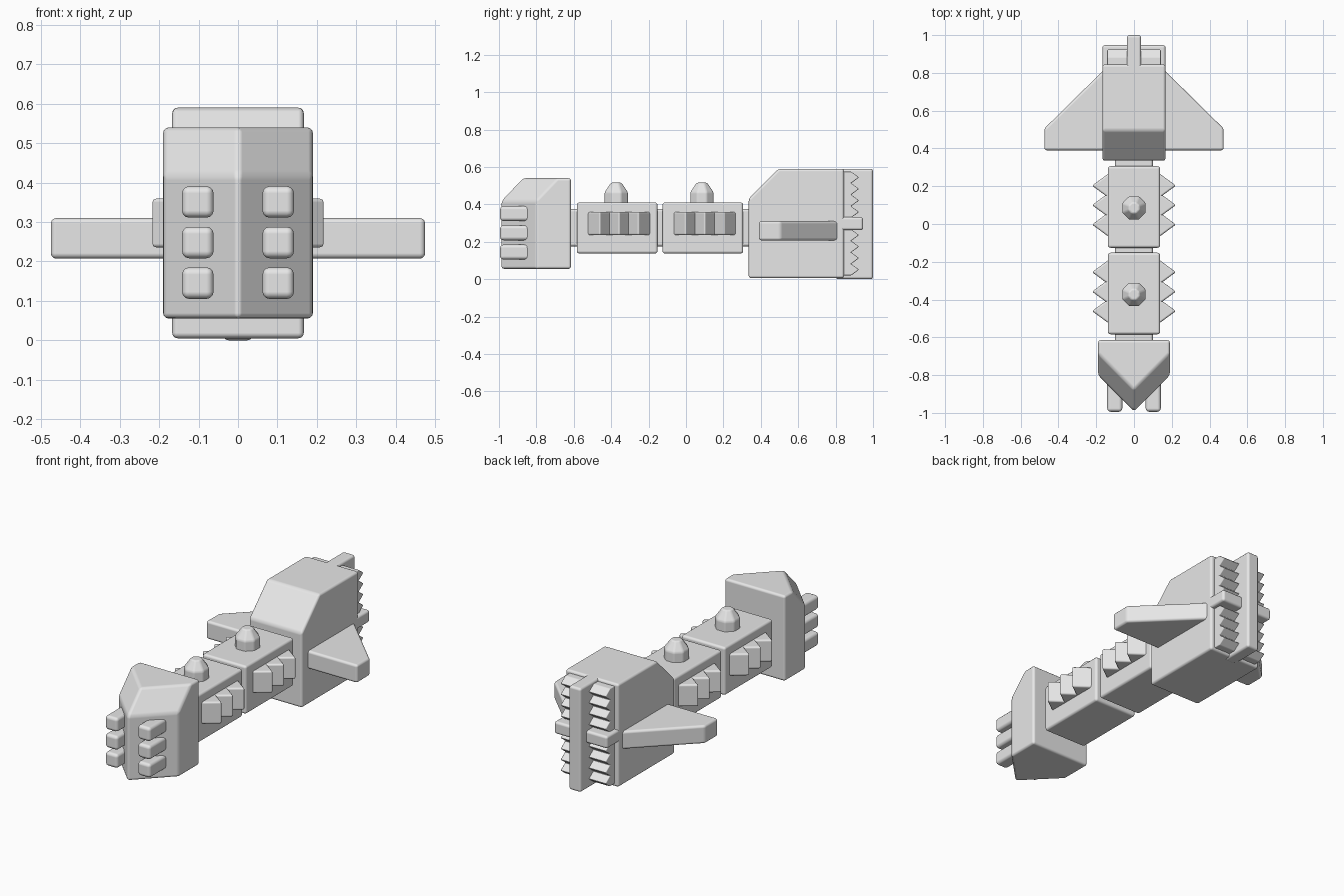
import bpy, bmesh, math
from mathutils import Vector

cube = bpy.data.objects.get("Cube")
if cube:
    bpy.data.objects.remove(cube, do_unlink=True)

grey = bpy.data.materials.new("plain_grey")
grey.use_nodes = True
colour = (0.8, 0.8, 0.8, 1)
grey.diffuse_color = colour
grey.node_tree.nodes["Principled BSDF"].inputs["Base Color"].default_value = colour


def finish(name, bm, bevel):
    """Turn a bmesh into a softly bevelled object."""
    bmesh.ops.recalc_face_normals(bm, faces=bm.faces)
    mesh = bpy.data.meshes.new(name)
    bm.to_mesh(mesh)
    bm.free()
    obj = bpy.data.objects.new(name, mesh)
    bpy.context.collection.objects.link(obj)
    mesh.materials.append(grey)
    for poly in mesh.polygons:
        poly.use_smooth = True
    mod = obj.modifiers.new("soft_edges", 'BEVEL')
    mod.width = bevel
    mod.segments = 3
    mod.limit_method = 'ANGLE'
    mod.angle_limit = math.radians(25)
    mod.harden_normals = True
    return obj


def prism(name, profile, axis, lo, hi, bevel=0.014):
    """Extrude a closed profile along x (points y, z) or z (points x, y)."""
    bm = bmesh.new()
    place = (lambda p, d: (d, *p)) if axis == 'x' else (lambda p, d: (*p, d))
    face = bm.faces.new([bm.verts.new(place(p, lo)) for p in profile])
    ext = bmesh.ops.extrude_face_region(bm, geom=[face])
    moved = [v for v in ext["geom"] if isinstance(v, bmesh.types.BMVert)]
    bmesh.ops.translate(bm, verts=moved, vec=Vector(place((0, 0), hi - lo)))
    return finish(name, bm, bevel)


def box(name, x, y, z, bevel=0.014):
    corners = [(x[0], y[0]), (x[1], y[0]), (x[1], y[1]), (x[0], y[1])]
    return prism(name, corners, 'z', z[0], z[1], bevel)


# Wedge-shaped nose with a chamfered crown
rings = [(0.055, 0), (0.42, 0), (0.54, 0.115)]
bm = bmesh.new()
loops = []
for z, back in rings:
    plan = [(-0.19, -0.615), (-0.19, -0.80 + back), (0, -0.992 + back),
            (0.19, -0.80 + back), (0.19, -0.615)]
    loops.append([bm.verts.new((x, y, z)) for x, y in plan])
for a, b in zip(loops, loops[1:]):
    for i in range(5):
        j = (i + 1) % 5
        bm.faces.new((a[i], a[j], b[j], b[i]))
bm.faces.new(loops[0])
bm.faces.new(loops[-1])
finish("nose", bm, 0.014)

# Gun barrels in two columns on the nose
for side, label in ((1, "left"), (-1, "right")):
    for row in range(3):
        z = 0.145 + row * 0.103
        xs = sorted((side * 0.062, side * 0.142))
        box(f"{label}_barrel_{row + 1}", xs, (-0.994, -0.75),
            (z - 0.04, z + 0.04), 0.018)

# Spine showing between the hull sections
box("spine", (-0.10, 0.10), (-0.65, 0.37), (0.175, 0.375))

# Two middle sections with side spikes and an eight-sided turret
for n, mid in enumerate((-0.368, 0.09), 1):
    box(f"section_{n}", (-0.138, 0.138), (mid - 0.216, mid + 0.216), (0.137, 0.41))
    for side, label in ((1, "left"), (-1, "right")):
        for k in (-1, 0, 1):
            c = mid + 0.01 + k * 0.103
            tri = [(side * 0.12, c - 0.075), (side * 0.222, c + 0.0),
                   (side * 0.12, c + 0.075)]
            prism(f"{label}_spike_{n}_{k + 2}", tri, 'z', 0.235, 0.36, 0.01)
    bm = bmesh.new()
    levels = [(0.39, 0.067), (0.465, 0.067), (0.516, 0.03)]
    loops = []
    for z, r in levels:
        ring = []
        for i in range(8):
            a = math.radians(22.5 + 45 * i)
            ring.append(bm.verts.new((r * math.cos(a), mid - 0.005 + r * math.sin(a), z)))
        loops.append(ring)
    for a, b in zip(loops, loops[1:]):
        for i in range(8):
            j = (i + 1) % 8
            bm.faces.new((a[i], a[j], b[j], b[i]))
    bm.faces.new(loops[0])
    bm.faces.new(loops[-1])
    finish(f"turret_{n}", bm, 0.008)

# Rear hull with a sloped front
prism("rear_hull", [(0.335, 0.005), (0.845, 0.005), (0.845, 0.59),
                    (0.495, 0.59), (0.335, 0.43)], 'x', -0.167, 0.167)

# Upright tail fin and cross bar behind the hull
box("tail_fin", (-0.038, 0.038), (0.80, 1.0), (0.0, 0.59))
box("tail_bar", (-0.167, 0.167), (0.80, 0.947), (0.262, 0.332))

# Saw-toothed engine grille on both sides of the fin
count, low, high = 9, 0.02, 0.575
pitch = (high - low) / count
saw = [(0.82, high), (0.82, low)]
for i in range(count):
    saw += [(0.883, low + i * pitch), (0.925, low + (i + 0.5) * pitch)]
saw.append((0.883, high))
prism("engine_grille", saw, 'x', -0.142, 0.142, 0.005)

# Swept side wings
for side, label in ((1, "left"), (-1, "right")):
    plan = [(0.14, 0.39), (0.475, 0.39), (0.475, 0.505), (0.14, 0.835)]
    prism(f"{label}_wing", [(side * x, y) for x, y in plan], 'z', 0.207, 0.31)
